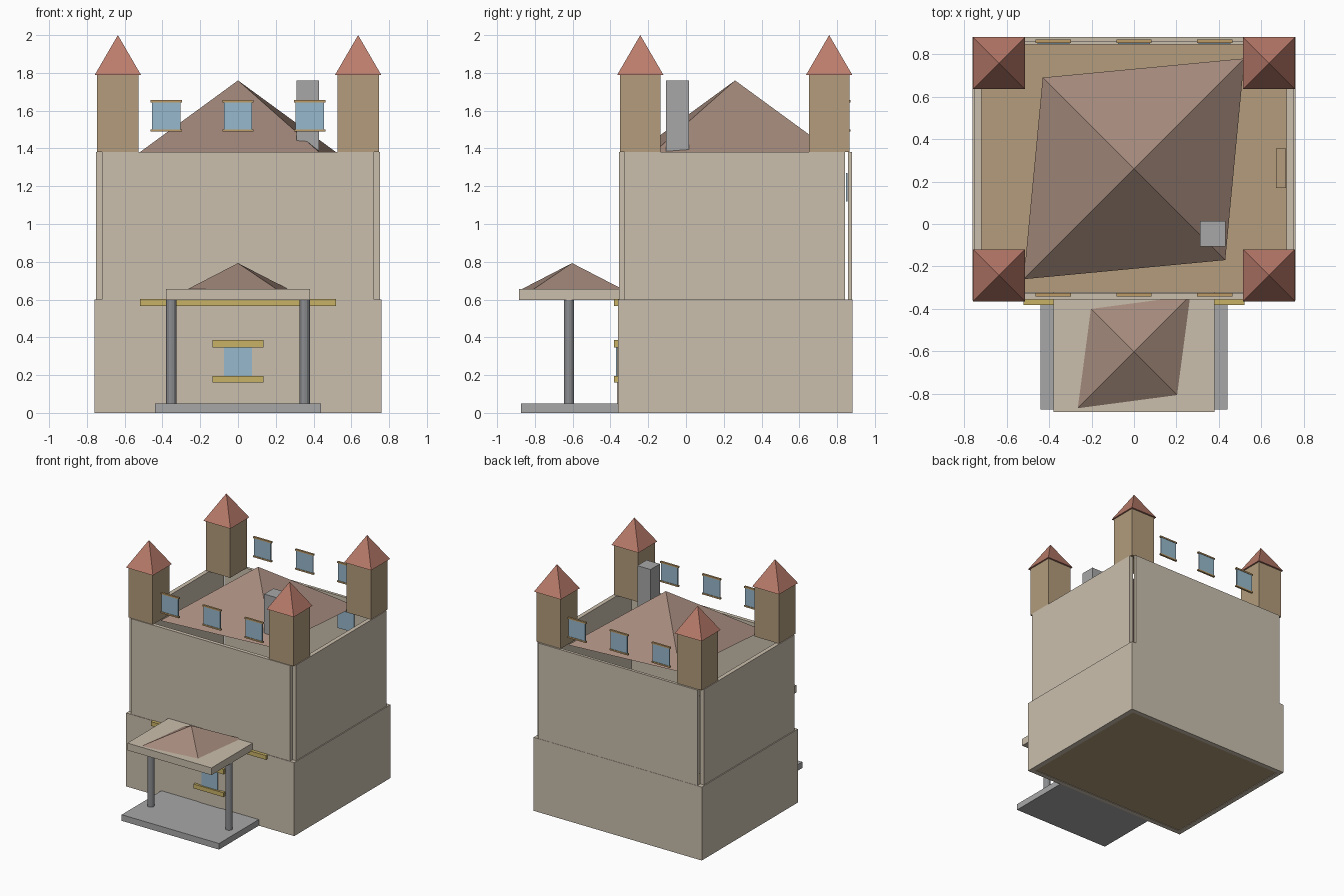
import bpy
import bmesh
from mathutils import Matrix, Vector

default_cube = bpy.data.objects.get("Cube")
if default_cube:
    bpy.data.objects.remove(default_cube, do_unlink=True)


def make_material(name, red, green, blue):
    """Flat material from display values, stored as linear."""
    def linear(value):
        value /= 255
        return value / 12.92 if value < 0.04045 else ((value + 0.055) / 1.055) ** 2.4

    colour = (linear(red), linear(green), linear(blue), 1)
    material = bpy.data.materials.new(name)
    material.use_nodes = True
    material.diffuse_color = colour
    shader = material.node_tree.nodes["Principled BSDF"]
    shader.inputs["Base Color"].default_value = colour
    shader.inputs["Roughness"].default_value = 0.8
    return material


plaster = make_material("cream_plaster", 202, 191, 173)
tan = make_material("tan_stone", 179, 156, 124)
terracotta = make_material("terracotta_tiles", 188, 125, 108)
brown_tiles = make_material("brown_tiles", 163, 137, 123)
glass = make_material("blue_glass", 151, 185, 204)
gold = make_material("gold_trim", 200, 178, 102)
grey = make_material("grey_stone", 167, 167, 167)
steel = make_material("grey_post", 140, 141, 144)
wood = make_material("sill_wood", 190, 156, 105)


def finish(name, bm, material):
    bmesh.ops.recalc_face_normals(bm, faces=bm.faces[:])
    mesh = bpy.data.meshes.new(name)
    bm.to_mesh(mesh)
    bm.free()
    mesh.materials.append(material)
    obj = bpy.data.objects.new(name, mesh)
    bpy.context.scene.collection.objects.link(obj)
    return obj


def box(name, xs, ys, zs, material):
    """Box given by its lower and upper limit on each axis."""
    bm = bmesh.new()
    limits = (xs, ys, zs)
    centre = Vector([(low + high) / 2 for low, high in limits])
    size = Vector([high - low for low, high in limits])
    matrix = Matrix.Translation(centre) @ Matrix.Diagonal(size).to_4x4()
    bmesh.ops.create_cube(bm, size=1, matrix=matrix)
    return finish(name, bm, material)


def pyramid(name, centre, long_half, short_half, height, material):
    """Four-sided roof whose two base diagonals may differ in length."""
    bm = bmesh.new()
    corners = [(long_half, long_half), (-short_half, short_half),
               (-long_half, -long_half), (short_half, -short_half)]
    centre = Vector(centre)
    base = [bm.verts.new(centre + Vector((x, y, 0))) for x, y in corners]
    apex = bm.verts.new(centre + Vector((0, 0, height)))
    bm.faces.new(base)
    for i in range(4):
        bm.faces.new((base[i], base[(i + 1) % 4], apex))
    return finish(name, bm, material)


# Ground floor: slab and four walls
box("ground_slab", (-0.74, 0.74), (-0.34, 0.86), (0.004, 0.02), tan)
box("lower_front_wall", (-0.76, 0.76), (-0.36, -0.32), (0, 0.6), plaster)
box("lower_back_wall", (-0.76, 0.76), (0.845, 0.882), (0, 0.6), plaster)

# Upper floor: separate panels with open corners
box("upper_front_wall", (-0.72, 0.72), (-0.356, -0.325), (0.6, 1.38), plaster)
box("upper_back_wall", (-0.72, 0.72), (0.857, 0.88), (0.6, 1.38), plaster)

for side, label in ((-1, "right"), (1, "left")):
    outer = sorted((side * 0.76, side * 0.72))
    upper = sorted((side * 0.752, side * 0.718))
    box("lower_wall_" + label, outer, (-0.32, 0.845), (0, 0.6), plaster)
    box("upper_wall_" + label, upper, (-0.325, 0.843), (0.6, 1.38), plaster)
    # Corner towers with pointed roofs
    for y, end in ((-0.242, "front"), (0.758, "back")):
        x = side * 0.636
        box(f"tower_{end}_{label}", (x - 0.11, x + 0.11),
            (y - 0.108, y + 0.108), (1.38, 1.79), tan)
        pyramid(f"tower_roof_{end}_{label}", (x, y, 1.79), 0.122, 0.122, 0.21, terracotta)

# Main roof and chimney
pyramid("main_roof", (0, 0.26, 1.38), 0.52, 0.43, 0.38, brown_tiles)
box("chimney", (0.31, 0.43), (-0.105, 0.015), (1.385, 1.76), grey)

# High windows between the towers, and glazing on the inside of the back wall
for y, end in ((-0.333, "front"), (0.862, "back")):
    for i, x in enumerate((-0.38, 0, 0.38), 1):
        box(f"high_window_{end}_{i}", (x - 0.075, x + 0.075),
            (y - 0.004, y + 0.004), (1.5, 1.645), glass)
        for z, part in ((1.495, "sill"), (1.65, "lintel")):
            box(f"high_window_{part}_{end}_{i}", (x - 0.083, x + 0.083),
                (y - 0.008, y + 0.008), (z - 0.006, z + 0.006), wood)
        if end == "back":
            box(f"inner_window_{i}", (x - 0.075, x + 0.075),
                (0.847, 0.855), (1.12, 1.27), glass)

# Wall cabinet inside the house
box("inner_cabinet", (0.67, 0.717), (0.17, 0.355), (0.02, 0.34), tan)

# Entrance: door, window, trims and the band above
box("front_door", (-0.1, 0.1), (-0.365, -0.358), (0.01, 0.345), plaster)
box("door_window", (-0.073, 0.073), (-0.37, -0.364), (0.195, 0.345), glass)
for part, half, zs in (("sill", 0.135, (0.16, 0.195)),
                       ("lintel", 0.135, (0.345, 0.385)),
                       ("band", 0.52, (0.567, 0.602))):
    box("entrance_" + part, (-half, half), (-0.382, -0.355), zs, gold)

# Porch
box("porch_platform", (-0.44, 0.44), (-0.873, -0.355), (0, 0.05), grey)
box("porch_canopy", (-0.38, 0.38), (-0.885, -0.32), (0.597, 0.656), plaster)
pyramid("porch_roof", (0, -0.603, 0.656), 0.265, 0.203, 0.137, brown_tiles)
for side, label in ((-1, "right"), (1, "left")):
    bm = bmesh.new()
    bmesh.ops.create_cone(bm, cap_ends=True, segments=12, radius1=0.027, radius2=0.027,
                          depth=0.547,
                          matrix=Matrix.Translation((side * 0.353, -0.62, 0.3235)))
    finish("porch_post_" + label, bm, steel)
